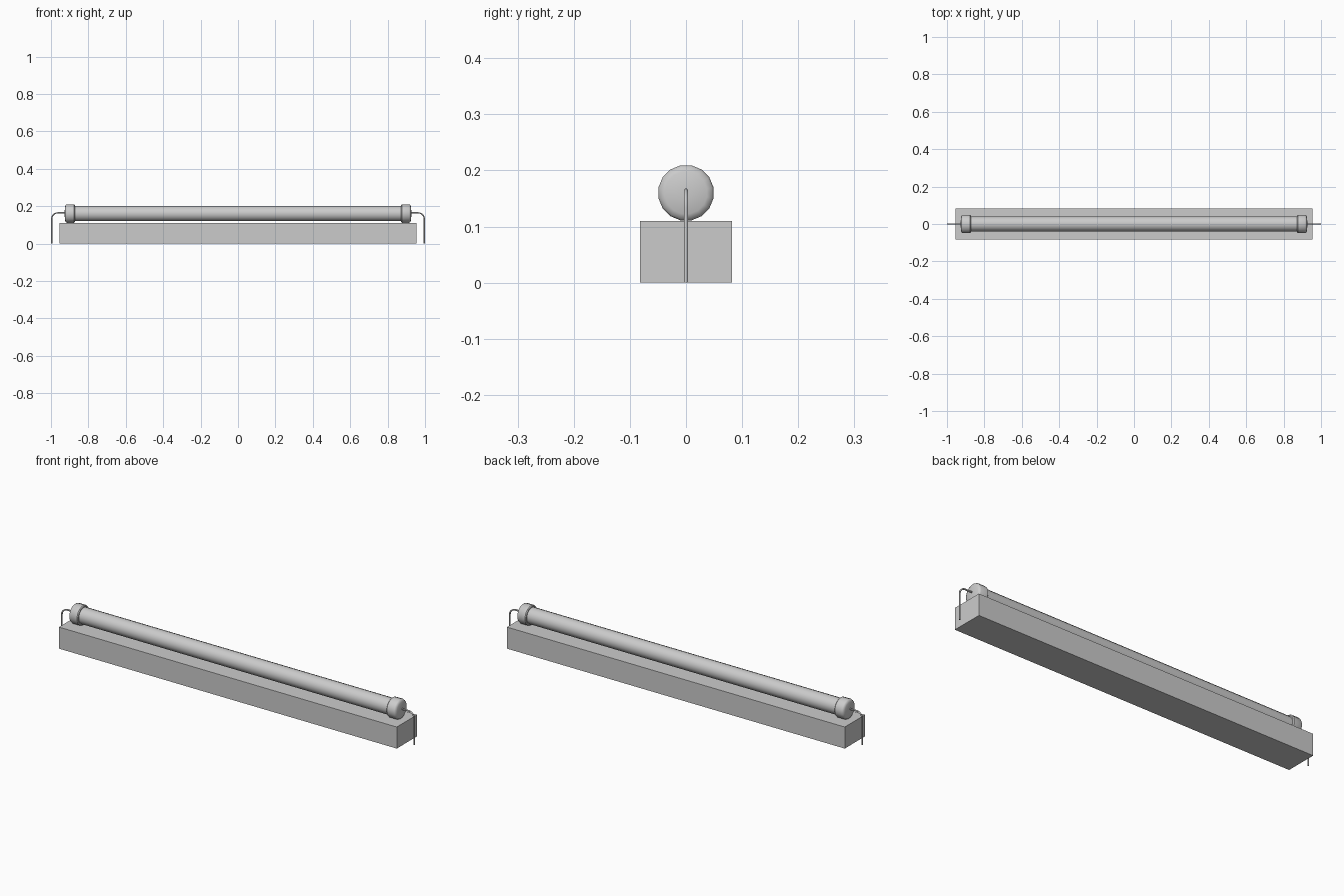
import bpy, bmesh, math
from mathutils import Vector

if "Cube" in bpy.data.objects:
    bpy.data.objects.remove(bpy.data.objects["Cube"])

AXIS_Z = 0.16
SIDES = 16


def finish(name, bm, smooth=True):
    bmesh.ops.recalc_face_normals(bm, faces=bm.faces)
    me = bpy.data.meshes.new(name)
    bm.to_mesh(me)
    bm.free()
    ob = bpy.data.objects.new(name, me)
    bpy.context.collection.objects.link(ob)
    if smooth:
        bpy.ops.object.select_all(action='DESELECT')
        ob.select_set(True)
        bpy.context.view_layer.objects.active = ob
        bpy.ops.object.shade_smooth_by_angle(angle=math.radians(40))
    return ob


def lathe_x(name, profile, sides=SIDES):
    """Revolve (x, radius) points around the tube axis and close both ends."""
    bm = bmesh.new()
    rings = []
    for x, r in profile:
        ring = []
        for i in range(sides):
            a = 2 * math.pi * (i + 0.5) / sides
            ring.append(bm.verts.new((x, r * math.cos(a), AXIS_Z + r * math.sin(a))))
        rings.append(ring)
    for a, b in zip(rings, rings[1:]):
        for i in range(sides):
            j = (i + 1) % sides
            bm.faces.new((a[i], a[j], b[j], b[i]))
    bm.faces.new(rings[0])
    bm.faces.new(rings[-1])
    return finish(name, bm)


def wire(name, s):
    """Lead leaving the cap, bending over and running down to the floor."""
    z, r, bend_x = 0.164, 0.032, 0.964
    pts = [Vector((s * 0.915, 0, z))]
    for i in range(7):
        a = math.pi / 2 * (1 - i / 6)
        pts.append(Vector((s * (bend_x + r * math.cos(a)), 0, z - r + r * math.sin(a))))
    pts.append(Vector((s * (bend_x + r), 0, 0)))
    cu = bpy.data.curves.new(name, 'CURVE')
    cu.dimensions = '3D'
    cu.bevel_depth = 0.004
    cu.bevel_resolution = 1
    cu.use_fill_caps = True
    sp = cu.splines.new('POLY')
    sp.points.add(len(pts) - 1)
    for p, co in zip(sp.points, pts):
        p.co = (*co, 1)
    ob = bpy.data.objects.new(name, cu)
    bpy.context.collection.objects.link(ob)


# base block
bm = bmesh.new()
bmesh.ops.create_cube(bm, size=1)
for v in bm.verts:
    v.co = (v.co.x * 1.91, v.co.y * 0.164, (v.co.z + 0.5) * 0.11)
finish("base_block", bm, smooth=False)

# long glass tube
lathe_x("tube", [(-0.88, 0.041), (0.88, 0.041)])

# end caps with rounded rims, and wire leads
cap = [(0.872, 0.038), (0.872, 0.046), (0.876, 0.050), (0.915, 0.050),
       (0.921, 0.047), (0.925, 0.038), (0.927, 0.008)]
for side, s in (("left", -1), ("right", 1)):
    lathe_x(side + "_end_cap", [(s * x, r) for x, r in cap])
    wire(side + "_wire", s)
